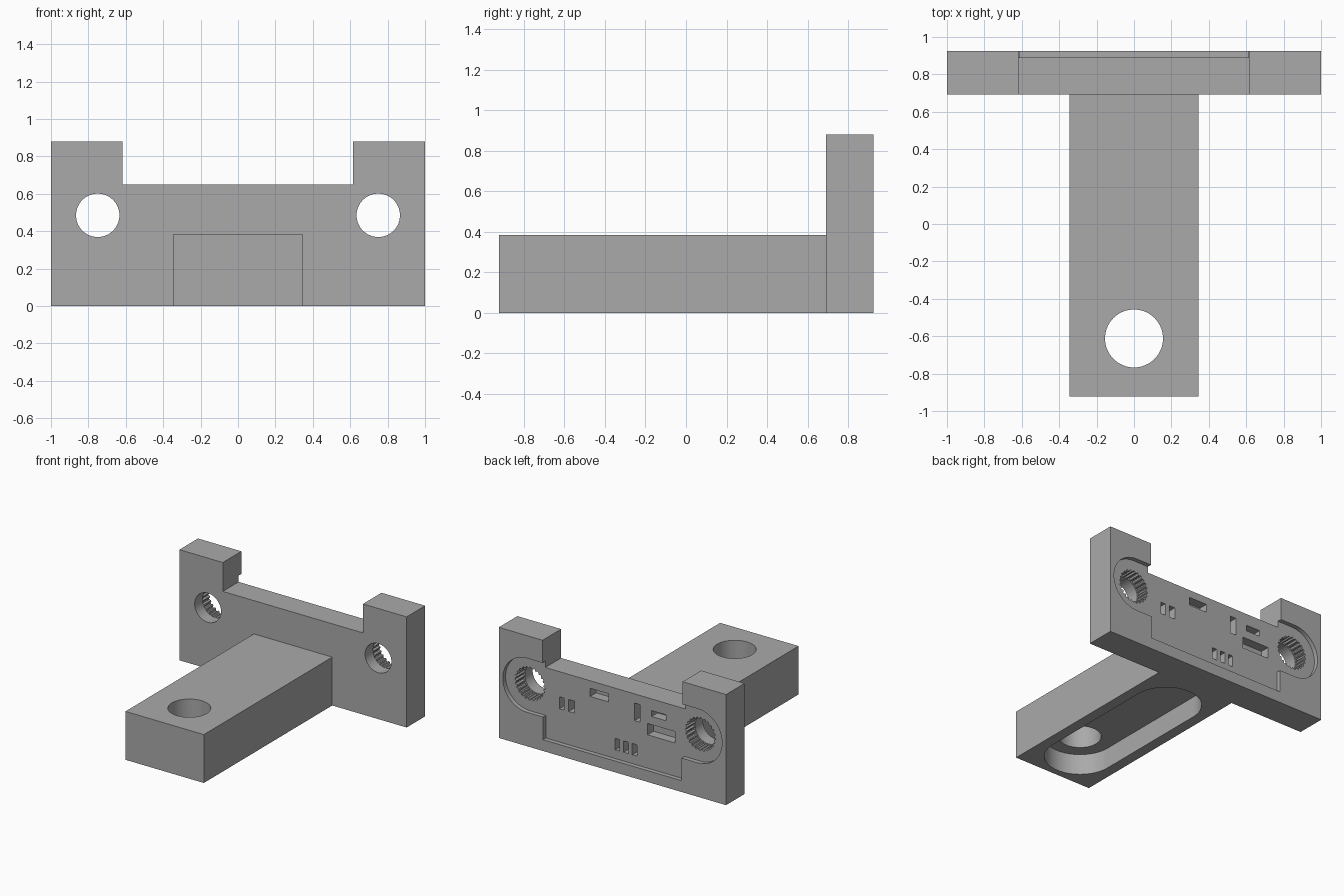
import bpy, bmesh
from math import sin, cos, pi, radians

if "Cube" in bpy.data.objects:
    bpy.data.objects.remove(bpy.data.objects["Cube"], do_unlink=True)

grey = bpy.data.materials.new("plain grey")
grey.use_nodes = True
grey.diffuse_color = (0.4, 0.4, 0.4, 1)
grey.node_tree.nodes["Principled BSDF"].inputs["Base Color"].default_value = (0.4, 0.4, 0.4, 1)


def prism(name, outline, axis, lo, hi):
    """Extrude a flat outline, (x, z) along y or (x, y) along z, from lo to hi."""
    place = (lambda u, v, w: (u, w, v)) if axis == "y" else (lambda u, v, w: (u, v, w))
    bm = bmesh.new()
    face = bm.faces.new([bm.verts.new(place(u, v, lo)) for u, v in outline])
    new = bmesh.ops.extrude_face_region(bm, geom=[face])["geom"]
    shift = place(0, 0, hi - lo)
    bmesh.ops.translate(bm, vec=shift, verts=[g for g in new if isinstance(g, bmesh.types.BMVert)])
    bmesh.ops.recalc_face_normals(bm, faces=bm.faces)
    mesh = bpy.data.meshes.new(name)
    bm.to_mesh(mesh)
    bm.free()
    mesh.materials.append(grey)
    obj = bpy.data.objects.new(name, mesh)
    bpy.context.collection.objects.link(obj)
    return obj


def arc(cx, cy, r, start=0, end=360, n=64):
    count = n if end - start == 360 else n + 1
    angles = [radians(start + (end - start) * i / n) for i in range(count)]
    return [(cx + r * cos(a), cy + r * sin(a)) for a in angles]


def rect(x0, x1, v0, v1):
    return [(x0, v0), (x1, v0), (x1, v1), (x0, v1)]


def combine(target, tool, operation):
    """Apply a boolean and discard the tool."""
    mod = target.modifiers.new("boolean", "BOOLEAN")
    mod.operation, mod.object, mod.solver = operation, tool, "EXACT"
    bpy.ops.object.select_all(action="DESELECT")
    bpy.context.view_layer.objects.active = target
    target.select_set(True)
    bpy.ops.object.modifier_apply(modifier=mod.name)
    bpy.data.objects.remove(tool, do_unlink=True)


def cut(target, *shape):
    combine(target, prism("cutter", *shape), "DIFFERENCE")


FRONT, FLOOR, BACK = 0.692, 0.89, 0.925
HOLE_X, HOLE_Z = 0.75, 0.485

# Upright plate with two raised ears
bracket = prism("mounting_bracket", [
    (-1, 0), (1, 0), (1, 0.88), (0.615, 0.88), (0.615, 0.65),
    (-0.618, 0.65), (-0.618, 0.88), (-1, 0.88)], "y", FRONT, BACK)

# Shallow recess across the back, rounded about each hole
R = 0.215
recess = ([(-0.61, 0.09), (0.61, 0.09), (0.61, HOLE_Z - R)]
          + arc(HOLE_X, HOLE_Z, R, -90, 90, 32)
          + [(0.61, HOLE_Z + R), (-0.61, HOLE_Z + R)]
          + arc(-HOLE_X, HOLE_Z, R, 90, 270, 32)
          + [(-0.61, HOLE_Z - R)])
cut(bracket, recess, "y", FLOOR, 1.0)

# Round holes with a serrated mouth at the back
for x in (-HOLE_X, HOLE_X):
    cut(bracket, arc(x, HOLE_Z, 0.116), "y", 0.6, 1.0)
    teeth = []
    for i in range(96):
        r = 0.132 if i % 4 < 2 else 0.12
        a = 2 * pi * i / 96
        teeth.append((x + r * cos(a), HOLE_Z + r * sin(a)))
    cut(bracket, teeth, "y", 0.79, 1.0)

# Small clearance pockets in the recess floor: x range, z range
pockets = [
    (0.45, 0.49, 0.355, 0.45), (0.36, 0.41, 0.355, 0.45),
    (0.06, 0.22, 0.525, 0.59), (-0.22, -0.17, 0.437, 0.577),
    (-0.445, -0.32, 0.51, 0.557), (-0.525, -0.285, 0.355, 0.445),
    (-0.04, 0, 0.16, 0.25), (-0.115, -0.075, 0.16, 0.25), (-0.19, -0.15, 0.16, 0.25)]
for p in pockets:
    cut(bracket, rect(*p), "y", FLOOR - 0.075, 1.0)

# Forward arm with a long slot underneath and a bolt bore
arm = prism("arm", rect(-0.345, 0.345, -0.922, FRONT + 0.04), "z", 0, 0.385)
slot = arc(0, 0.36, 0.26, 0, 180, 32) + arc(0, -0.61, 0.26, 180, 360 - 1e-6, 32)
cut(arm, slot, "z", -0.2, 0.165)
cut(arm, arc(0, -0.612, 0.155), "z", -0.3, 0.6)
combine(bracket, arm, "UNION")

# Smooth bores with crisp edges
bpy.ops.object.select_all(action="DESELECT")
bracket.select_set(True)
bpy.context.view_layer.objects.active = bracket
bpy.ops.object.shade_smooth_by_angle(angle=radians(25))
